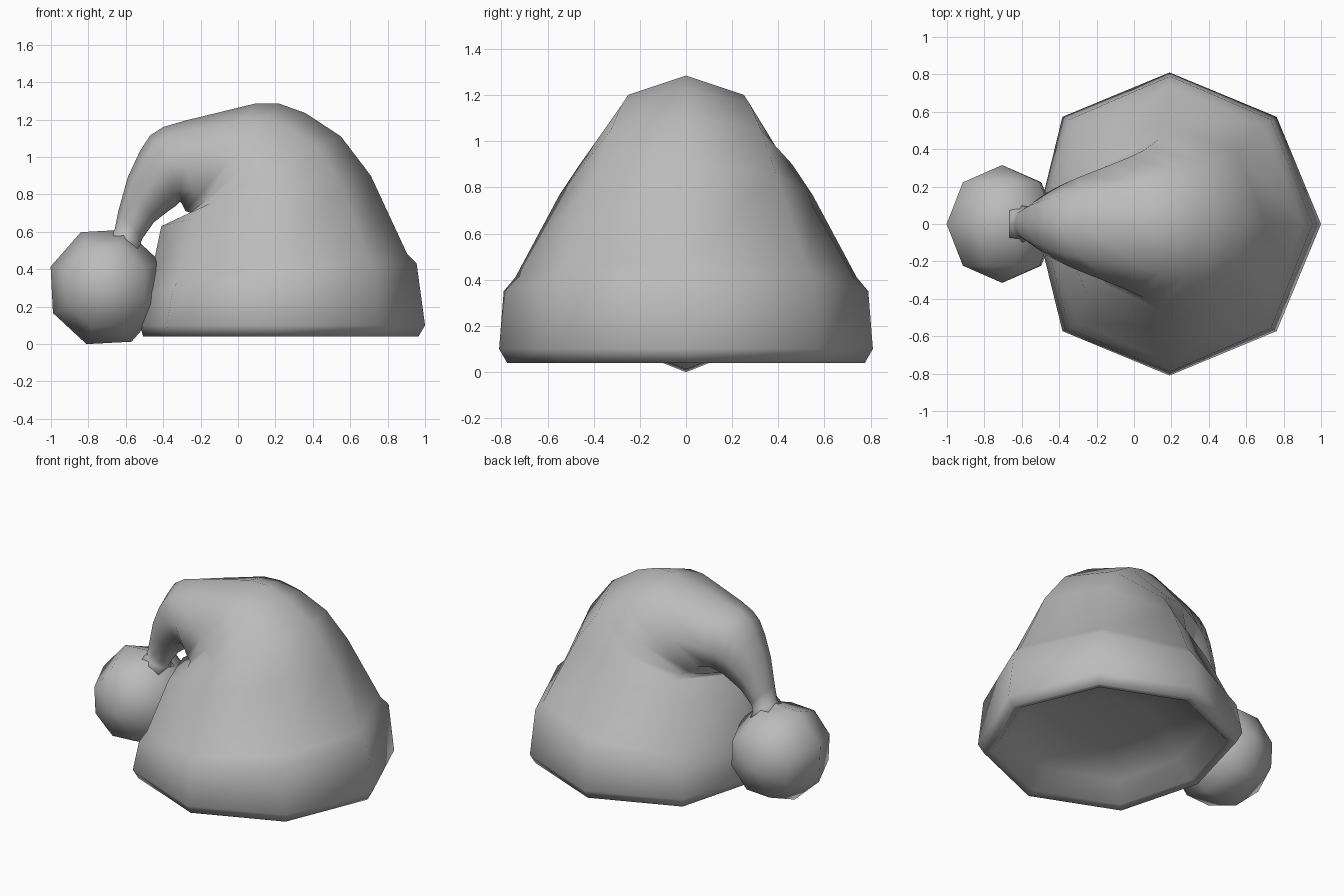
import bpy
import bmesh
from math import sin, cos, pi, radians
from mathutils import Vector, Matrix

cube = bpy.data.objects.get("Cube")
if cube:
    bpy.data.objects.remove(cube, do_unlink=True)

grey = bpy.data.materials.new("plain grey")
grey.use_nodes = True
grey.diffuse_color = (0.5, 0.5, 0.5, 1)
grey.node_tree.nodes["Principled BSDF"].inputs["Base Color"].default_value = (0.5, 0.5, 0.5, 1)


def finish(bm, name):
    """Turn a bmesh into a smooth-shaded object."""
    bmesh.ops.recalc_face_normals(bm, faces=bm.faces)
    mesh = bpy.data.meshes.new(name)
    bm.to_mesh(mesh)
    bm.free()
    mesh.materials.append(grey)
    for face in mesh.polygons:
        face.use_smooth = True
    obj = bpy.data.objects.new(name, mesh)
    bpy.context.collection.objects.link(obj)
    return obj


def loft(name, rings, sides=8):
    """Skin octagonal rings: outer x, z, inner x, z, half width, inner pinch."""
    bm = bmesh.new()
    loops = []
    for ox, oz, ix, iz, width, pinch in rings:
        outer, inner = Vector((ox, 0, oz)), Vector((ix, 0, iz))
        centre, arm = (outer + inner) / 2, (outer - inner) / 2
        loop = []
        for k in range(sides):
            angle = 2 * pi * k / sides
            reach = cos(angle) * (pinch if k == sides // 2 else 1)
            loop.append(bm.verts.new(centre + arm * reach + Vector((0, width * sin(angle), 0))))
        loops.append(loop)
    for low, high in zip(loops, loops[1:]):
        for k in range(sides):
            n = (k + 1) % sides
            bm.faces.new((low[k], low[n], high[n], high[k]))
    # Shut both ends
    bm.faces.new(loops[0])
    bm.faces.new(loops[-1])
    return finish(bm, name)


# Hat: hollowed underside, brim, cone, then the tip folding over to the right
loft("hat", [
    (0.49, 0.22, -0.11, 0.22, 0.30, 0.9),
    (0.80, 0.16, -0.42, 0.16, 0.61, 0.9),
    (0.91, 0.05, -0.53, 0.05, 0.72, 0.9),
    (0.965, 0.04, -0.585, 0.04, 0.775, 0.9),
    (1.00, 0.10, -0.62, 0.10, 0.81, 0.88),
    (0.955, 0.43, -0.57, 0.27, 0.79, 0.9),
    (0.905, 0.48, -0.52, 0.34, 0.74, 0.93),
    (0.71, 0.90, -0.41, 0.63, 0.55, 1),
    (0.55, 1.11, -0.27, 0.69, 0.46, 1),
    (0.36, 1.235, -0.25, 0.70, 0.395, 1),
    (0.22, 1.285, -0.28, 0.71, 0.355, 1),
    (0.09, 1.285, -0.30, 0.75, 0.325, 1),
    (-0.28, 1.195, -0.31, 0.76, 0.25, 1),
    (-0.40, 1.16, -0.33, 0.74, 0.22, 1),
    (-0.47, 1.115, -0.36, 0.72, 0.195, 1),
    (-0.525, 1.03, -0.40, 0.69, 0.17, 1),
    (-0.59, 0.89, -0.45, 0.65, 0.13, 1),
    (-0.64, 0.71, -0.51, 0.565, 0.085, 1),
    (-0.66, 0.61, -0.52, 0.54, 0.085, 1),
    (-0.74, 0.56, -0.50, 0.48, 0.13, 1),
])

# Pompom: low-poly ball with its poles facing front and back
ball = bmesh.new()
bmesh.ops.create_uvsphere(ball, u_segments=8, v_segments=4, radius=0.315)
turn = Matrix.Rotation(pi / 2, 4, "X") @ Matrix.Rotation(pi / 8 + radians(3), 4, "Z")
bmesh.ops.transform(ball, matrix=Matrix.Translation((-0.705, 0, 0.305))
                    @ Matrix.Diagonal((1, 1, 1.03, 1)) @ turn, verts=ball.verts)
finish(ball, "pompom")
